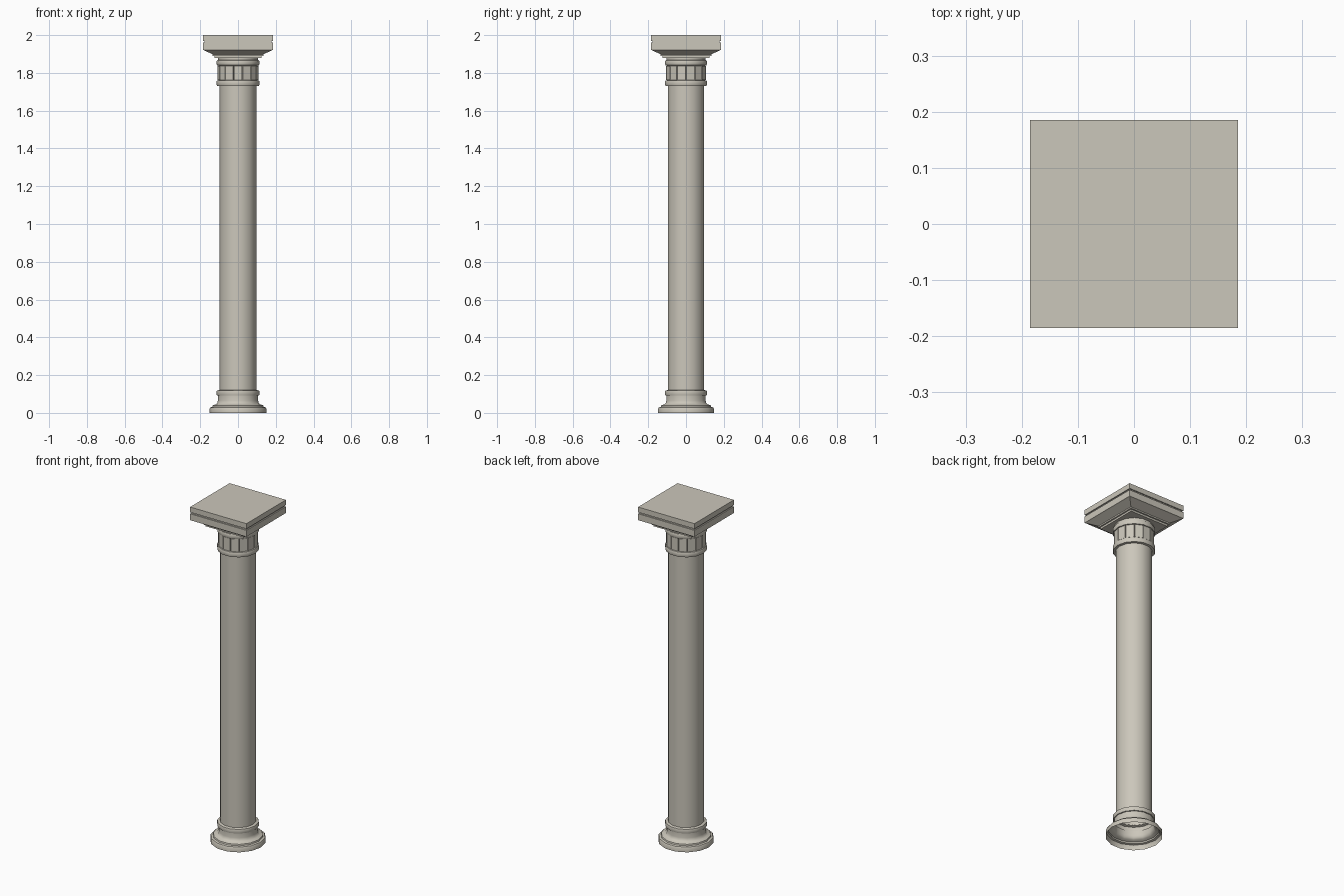
import bpy, bmesh, math

if "Cube" in bpy.data.objects:
    bpy.data.objects.remove(bpy.data.objects["Cube"])

SIDES = 14

stone = bpy.data.materials.new("warm grey stone")
stone.diffuse_color = (0.60, 0.57, 0.495, 1)
stone.use_nodes = True
stone.node_tree.nodes["Principled BSDF"].inputs["Base Color"].default_value = stone.diffuse_color


def lathe(profile, n, turn=0.0, scale=1.0, cap_bottom=False, cap_top=False):
    """Revolve (radius, z) points around z in n sides."""
    bm = bmesh.new()
    rings = []
    for r, z in profile:
        rings.append([bm.verts.new((r * scale * math.cos(turn + math.tau * i / n),
                                    r * scale * math.sin(turn + math.tau * i / n), z))
                      for i in range(n)])
    for a, b in zip(rings, rings[1:]):
        for i in range(n):
            k = (i + 1) % n
            bm.faces.new((a[i], a[k], b[k], b[i]))
    if cap_bottom:
        bm.faces.new(rings[0][::-1])
    if cap_top:
        bm.faces.new(rings[-1])
    return bm


def finish(bm, name, smooth=True):
    mesh = bpy.data.meshes.new(name)
    bm.normal_update()
    bm.to_mesh(mesh)
    bm.free()
    mesh.materials.append(stone)
    obj = bpy.data.objects.new(name, mesh)
    bpy.context.collection.objects.link(obj)
    if smooth:
        bpy.ops.object.select_all(action='DESELECT')
        obj.select_set(True)
        bpy.context.view_layer.objects.active = obj
        bpy.ops.object.shade_smooth_by_angle(angle=math.radians(32))
    return obj


def bead(inner, outer, z0, z1):
    """Half-round moulding between two heights."""
    h = z1 - z0
    d = outer - inner
    return [(inner, z0), (inner + d * 0.75, z0 + h * 0.05), (outer, z0 + h * 0.3),
            (outer, z0 + h * 0.7), (inner + d * 0.75, z0 + h * 0.95), (inner, z1)]


# Moulded foot, open underneath
foot = [(0.151, 0), (0.151, 0.022), (0.147, 0.029), (0.136, 0.032), (0.134, 0.04),
        (0.118, 0.045), (0.110, 0.053), (0.107, 0.065)]
finish(lathe(foot + bead(0.107, 0.114, 0.092, 0.119) + [(0.097, 0.122)], SIDES), "base")

# Plain shaft
finish(lathe([(0.098, 0.12), (0.098, 1.735)], SIDES), "shaft")

# Neck with two beads and a band of raised panels
neck = ([(0.097, 1.73)] + bead(0.104, 0.114, 1.73, 1.761) + [(0.098, 1.762), (0.098, 1.838)]
        + bead(0.104, 0.114, 1.839, 1.868) + [(0.106, 1.869), (0.106, 1.882)])
bm = lathe(neck, SIDES)
band = [f for f in bm.faces if 1.79 < f.calc_center_median().z < 1.81]
bmesh.ops.inset_individual(bm, faces=band, thickness=0.005, depth=0)
bmesh.ops.inset_individual(bm, faces=band, thickness=0.0005, depth=0.01)
finish(bm, "panelled_neck")

# Square capital: stepped underside, slope, grooved slab
slab = [(0.125, 1.879), (0.125, 1.890), (0.134, 1.890), (0.134, 1.898), (0.180, 1.920),
        (0.185, 1.922), (0.185, 1.960), (0.178, 1.960), (0.178, 1.969),
        (0.185, 1.969), (0.185, 2.0)]
finish(lathe(slab, 4, math.pi / 4, math.sqrt(2), True, True), "capital", smooth=False)
